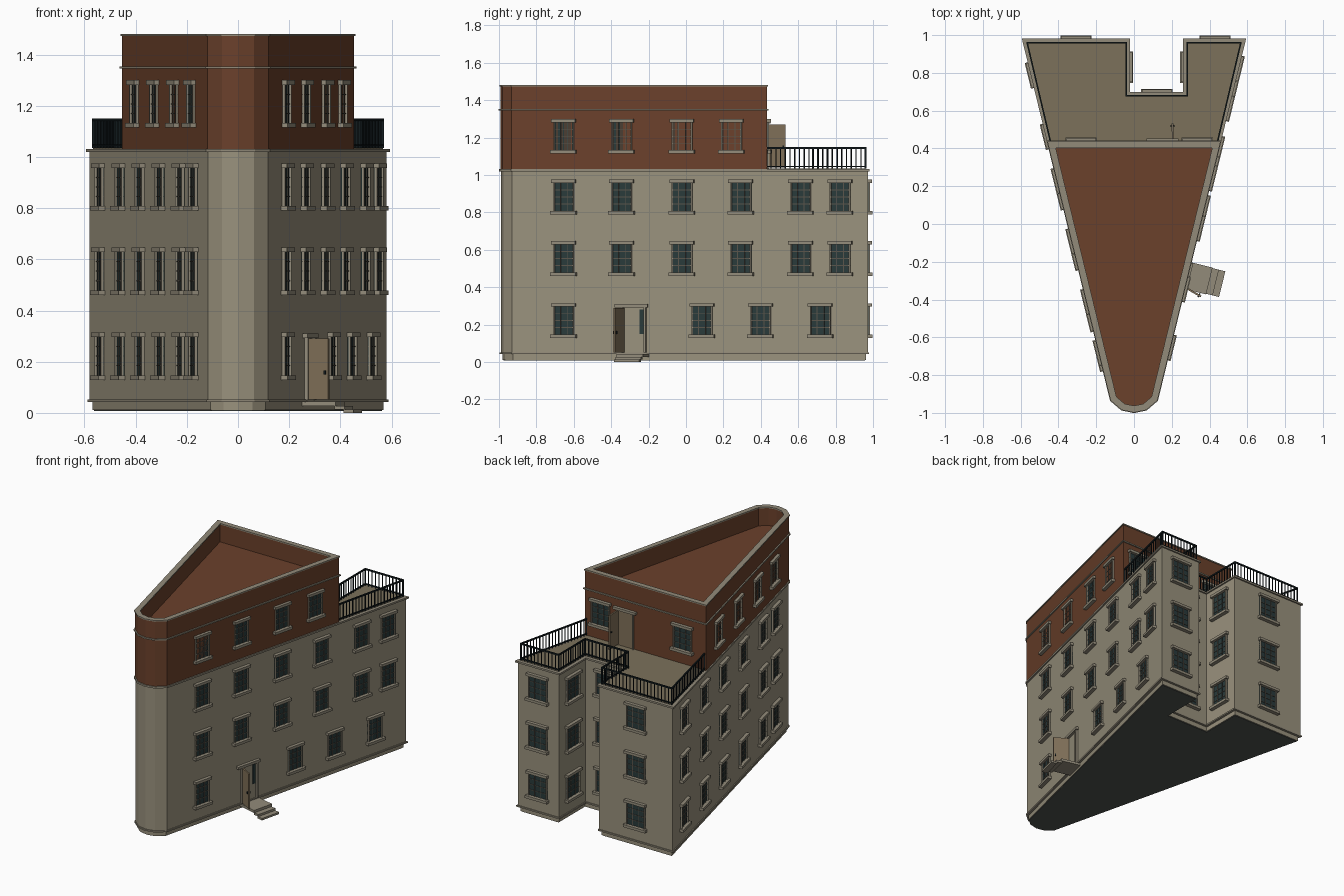
import bpy, bmesh, math
from mathutils import Vector

if "Cube" in bpy.data.objects:
    bpy.data.objects.remove(bpy.data.objects["Cube"])

# ---------- materials ----------
def mat(name, c):
    m = bpy.data.materials.new(name)
    m.diffuse_color = (*c, 1)
    m.use_nodes = True
    m.node_tree.nodes["Principled BSDF"].inputs["Base Color"].default_value = m.diffuse_color
    return m

STONE = mat("stone wall", (0.32, 0.285, 0.205))
TRIM = mat("stone trim", (0.29, 0.26, 0.195))
BRICK = mat("red brown brick", (0.145, 0.052, 0.024))
FLOOR = mat("terrace floor", (0.20, 0.165, 0.105))
DOOR = mat("door wood", (0.22, 0.165, 0.10))
IRON = mat("black iron", (0.006, 0.011, 0.013))
GLASS = mat("dark glass", (0.022, 0.042, 0.043))
MUNTIN = mat("window bars", (0.10, 0.09, 0.07))
SLAB = mat("dark underside", (0.075, 0.085, 0.075))

# ---------- helpers ----------
def finish(bm, name, m):
    bmesh.ops.recalc_face_normals(bm, faces=bm.faces)
    me = bpy.data.meshes.new(name)
    bm.to_mesh(me)
    bm.free()
    me.materials.append(m)
    ob = bpy.data.objects.new(name, me)
    bpy.context.collection.objects.link(ob)
    return ob

def offset(pts, d):
    """Mitred offset of a counter-clockwise outline, outward for d > 0."""
    out, n = [], len(pts)
    for i in range(n):
        a, b, c = Vector(pts[i - 1]), Vector(pts[i]), Vector(pts[(i + 1) % n])
        e, f = (b - a).normalized(), (c - b).normalized()
        n1, n2 = Vector((e.y, -e.x)), Vector((f.y, -f.x))
        out.append(tuple(b + (n1 + n2) * d / (1 + n1.dot(n2))))
    return out

def prism(name, pts, z0, z1, m):
    bm = bmesh.new()
    lo = [bm.verts.new((*p, z0)) for p in pts]
    hi = [bm.verts.new((*p, z1)) for p in pts]
    bm.faces.new(lo[::-1])
    bm.faces.new(hi)
    for i in range(len(pts)):
        j = (i + 1) % len(pts)
        bm.faces.new((lo[i], lo[j], hi[j], hi[i]))
    return finish(bm, name, m)

def ring(name, outer, inner, z0, z1, m):
    bm = bmesh.new()
    loops = [[bm.verts.new((*p, z)) for p in q]
             for q, z in ((outer, z0), (outer, z1), (inner, z1), (inner, z0))]
    n = len(outer)
    for k in range(4):
        A, B = loops[k], loops[(k + 1) % 4]
        for i in range(n):
            j = (i + 1) % n
            bm.faces.new((A[i], A[j], B[j], B[i]))
    return finish(bm, name, m)

groups = {}
def box(group, m, o, nrm, u, w, z):
    """Box in a wall frame: u along the wall, w outward, z up (min, max pairs)."""
    bm, _ = groups.setdefault(group, (bmesh.new(), m))
    nv = Vector(nrm).normalized()
    t = Vector((-nv.y, nv.x))
    v = []
    for zz in z:
        for a, b in ((u[0], w[0]), (u[1], w[0]), (u[1], w[1]), (u[0], w[1])):
            p = Vector(o) + t * a + nv * b
            v.append(bm.verts.new((p.x, p.y, zz)))
    for f in ((3, 2, 1, 0), (4, 5, 6, 7), (0, 1, 5, 4), (1, 2, 6, 5), (2, 3, 7, 6), (3, 0, 4, 7)):
        bm.faces.new([v[i] for i in f])

def window(o, nrm, z, s=0.14):
    h = s / 2
    g = h - 0.014
    box("window_sills", TRIM, o, nrm, (-h, h), (-.004, .026), (z, z + .018))
    box("window_lintels", TRIM, o, nrm, (-h + .004, h - .004), (-.004, .022), (z + .167, z + .185))
    box("window_glass", GLASS, o, nrm, (-g, g), (-.004, .003), (z + .018, z + .167))
    for q in (-1, 1):
        a = sorted((q * g, q * (g - .007)))
        box("window_jambs", TRIM, o, nrm, a, (-.004, .012), (z + .018, z + .167))
        box("window_muntins", MUNTIN, o, nrm, (q * g / 3 - .002, q * g / 3 + .002), (0, .007), (z + .018, z + .167))
    for k in (1, 2, 3):
        zz = z + .018 + k * .149 / 4
        box("window_muntins", MUNTIN, o, nrm, (-g, g), (0, .006), (zz - .002, zz + .002))

# ---------- outlines ----------
BACK, SL = 0.972, 0.244
def wx(y):
    return 0.117 + SL * (y + 0.93)
nose = [(-.117, -.93), (-.062, -.977), (0, -.99), (.062, -.977), (.117, -.93)]
notch = [(.27, BACK), (.27, .69), (-.03, .69), (-.03, BACK)]
body = nose + [(wx(BACK), BACK)] + notch + [(-wx(BACK), BACK)]
upper = offset(nose + [(wx(.43), .43), (-wx(.43), .43)], .003)

# ---------- main masses ----------
prism("underside_slab", offset(body, -.014), .008, .012, SLAB)
prism("plinth", offset(body, -.01), .0115, .045, STONE)
prism("base_moulding", offset(body, .006), .042, .052, TRIM)
prism("stone_body", body, .05, 1.022, STONE)
prism("main_cornice", offset(body, .01), 1.02, 1.032, TRIM)
prism("terrace_floor", offset(body, -.012), 1.03, 1.035, FLOOR)
prism("brick_storey", upper, 1.032, 1.352, BRICK)
ring("brick_parapet", upper, offset(upper, -.025), 1.35, 1.474, BRICK)
ring("parapet_band", offset(upper, .008), offset(upper, -.01), 1.345, 1.354, TRIM)
ring("parapet_cap", offset(upper, .005), offset(upper, -.03), 1.472, 1.48, TRIM)

# ---------- windows ----------
Z = [.129, .461, .79, 1.115]
RN, LN = (1, -SL), (-1, -SL)
right_rows = [[-.652, .087, .40, .72]] + [[-.652, -.342, -.02, .295, .615, .825]] * 2 + [[-.652, -.342, -.02, .245]]
left_rows = [[.79, .465, .145, -.175, -.5, -.71]] * 3 + [[.23, -.09, -.41, -.68]]
for z, rr, lr in zip(Z, right_rows, left_rows):
    for y in rr:
        window((wx(y), y), RN, z)
    for y in lr:
        window((-wx(y), y), LN, z)
for z in Z[:3]:
    for x, y in ((-.307, BACK), (.428, BACK), (.12, .69)):
        window((x, y), (0, 1), z, .165)
    window((-.03, .83), (1, 0), z, .165)
    window((.27, .83), (-1, 0), z, .165)
for x in (-.28, .335):
    window((x, .433), (0, 1), Z[3], .165)

# ---------- street door, open leaf, landing and steps ----------
dy = -.285
d = (wx(dy), dy)
box("street_door_lintel", TRIM, d, RN, (-.095, .085), (-.004, .02), (.292, .31))
box("street_door_jambs", TRIM, d, RN, (.062, .075), (-.004, .014), (.05, .292))
box("street_door_jambs", TRIM, d, RN, (-.062, -.052), (-.004, .014), (.05, .292))
box("street_door_recess", STONE, d, RN, (-.052, .03), (-.004, .002), (.05, .292))
box("street_door_sidelight", GLASS, d, RN, (.038, .06), (-.004, .004), (.15, .28))
hy = dy - .048
hinge = (wx(hy) + .004, hy)
leaf_n = (-.5, -.866)
box("street_door_leaf", DOOR, hinge, leaf_n, (0, .102), (-.005, .005), (.052, .29))
box("street_door_handle", IRON, hinge, leaf_n, (.085, .093), (-.011, .011), (.15, .165))
c = (wx(-.272), -.272)
box("landing", TRIM, c, RN, (-.073, .073), (-.01, .125), (.027, .044))
box("steps", TRIM, c, RN, (-.07, .07), (.12, .16), (.013, .027))
box("steps", TRIM, c, RN, (-.07, .07), (.155, .195), (0, .013))

# ---------- terrace door ----------
t = (.15, .433)
box("terrace_door_recess", DOOR, t, (0, 1), (-.055, .055), (-.004, .003), (1.035, 1.272))
box("terrace_door_frame", TRIM, t, (0, 1), (-.085, .085), (-.004, .02), (1.275, 1.292))
for q in (-1, 1):
    box("terrace_door_frame", TRIM, t, (0, 1), sorted((q * .055, q * .065)), (-.004, .012), (1.035, 1.275))
box("terrace_door_leaf", DOOR, (.207, .436), (1, .04), (0, .097), (-.005, .005), (1.04, 1.27))
box("terrace_door_handle", IRON, (.207, .436), (1, .04), (.08, .087), (-.012, .012), (1.15, 1.158))

# ---------- terrace railing ----------
inner = offset(body, -.012)
path = [(wx(.43) - .008, .43)] + inner[5:] + [(-wx(.43) + .008, .43)]
path = [p for p in path if p[1] > 0]
for a, b in zip(path, path[1:]):
    a, b = Vector(a), Vector(b)
    e = b - a
    L = e.length
    n = (e.y, -e.x)
    for z0, z1 in ((1.042, 1.049), (1.14, 1.15)):
        box("railing_rails", IRON, a, n, (-.004, L + .004), (-.004, .004), (z0, z1))
    k = max(2, round(L / .026))
    for i in range(k + 1):
        u = L * i / k
        r = .004 if i in (0, k) else .0025
        box("railing_bars", IRON, a, n, (u - r, u + r), (-r, r), (1.034, 1.145))

for name, (bm, m) in groups.items():
    finish(bm, name, m)
